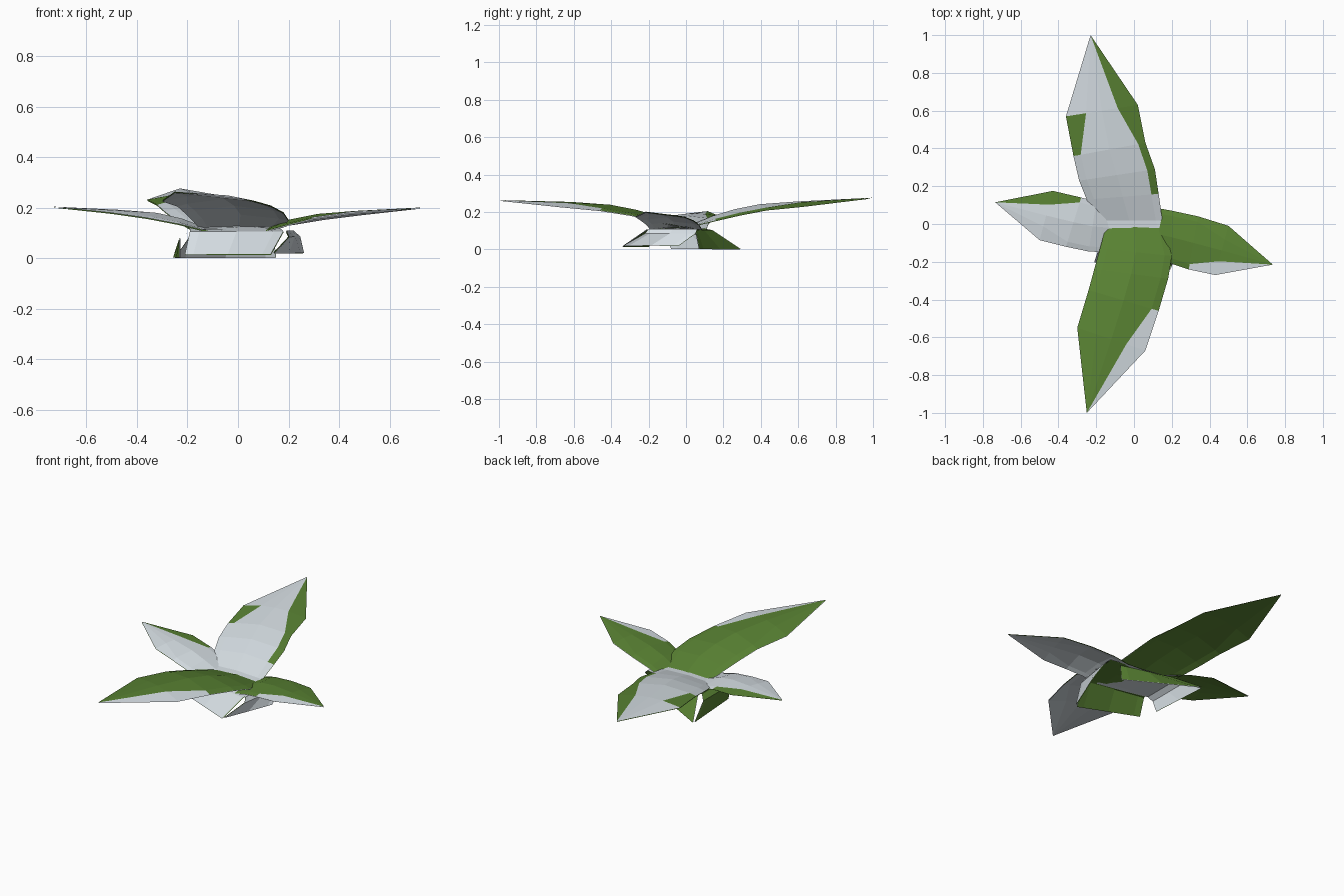
import bpy, bmesh

if "Cube" in bpy.data.objects:
    bpy.data.objects.remove(bpy.data.objects["Cube"])


def material(name, rgb):
    m = bpy.data.materials.new(name)
    m.diffuse_color = (*rgb, 1)
    m.use_nodes = True
    m.node_tree.nodes["Principled BSDF"].inputs["Base Color"].default_value = m.diffuse_color
    return m


GREEN = material("leaf green", (0.100, 0.224, 0.033))
GREY = material("pale leaf grey", (0.68, 0.74, 0.78))

GAP = 0.002     # half the distance between upper and lower skin


def skin(name, rows, tip, heights, droop, margin, sign, mat, rim):
    """One skin of an arched blade: pointed tip, then rows running inward."""
    bm = bmesh.new()
    tipv = bm.verts.new(tip)
    grid = []
    for i, (ax, ay, bx, by) in enumerate(rows):
        m = 0.28 if i == 0 else 0.1          # the margin tapers inward
        line = []
        for t in (0, m, 0.5, 1 - m, 1):
            s = 2 * t - 1
            line.append(bm.verts.new((ax + (bx - ax) * t, ay + (by - ay) * t,
                                      heights[i] - droop[i] * s * s)))
        grid.append(line)
    for c in range(4):
        strip = [bm.faces.new((tipv, grid[0][c], grid[0][c + 1]))]
        for r, q in zip(grid, grid[1:]):
            strip.append(bm.faces.new((r[c], q[c], q[c + 1], r[c + 1])))
        # curled outer margin shows the colour of the other side
        side = {0: 'a', 3: 'b'}.get(c)
        first, last = margin.get(side, (0, 0))
        for f in strip[first:last]:
            f.material_index = 1 if sign > 0 else 0
    bm.normal_update()
    shift = [(v, v.normal * GAP * sign) for v in bm.verts]
    for v, d in shift:
        v.co += d
    if sign < 0:
        bmesh.ops.reverse_faces(bm, faces=bm.faces[:])
    me = bpy.data.meshes.new(name)
    bm.to_mesh(me)
    bm.free()
    me.materials.append(mat)
    me.materials.append(rim)
    bpy.context.collection.objects.link(bpy.data.objects.new(name, me))


def leaf(name, tip, rows, heights, droop, margin, top, under):
    skin(name + "_upper", rows, tip, heights, droop, margin, 1, top, under)
    skin(name + "_lower", rows, tip, heights, droop, margin, -1, under, top)


# shared arch of the long and the short blades, outer row to drooping inner end
LONG_Z = (0.255, 0.24, 0.213, 0.178, 0.13, 0.12, 0.105, 0.015)
LONG_DROOP = (0.025, 0.03, 0.03, 0.025, 0.01, 0.005, 0, 0)
SHORT_Z = (0.19, 0.178, 0.155, 0.12, 0.108, 0.108, 0.085, 0.02)
SHORT_DROOP = (0.012, 0.02, 0.02, 0.01, 0, 0, 0, 0)

# long blades
leaf("back_leaf", (-0.23, 1.0, 0.275),
     [(-0.36, 0.57, 0.02, 0.63), (-0.32, 0.36, 0.06, 0.43),
      (-0.29, 0.23, 0.11, 0.29), (-0.25, 0.13, 0.13, 0.16),
      (-0.2, 0.02, 0.15, 0.02), (-0.19, -0.07, 0.17, -0.1),
      (-0.19, -0.14, 0.18, -0.21), (-0.21, -0.2, 0.13, -0.34)],
     LONG_Z, LONG_DROOP, {'a': (1, 2), 'b': (0, 4)}, GREY, GREEN)
leaf("front_leaf", (-0.25, -1.0, 0.262),
     [(0.06, -0.67, -0.3, -0.55), (0.13, -0.46, -0.24, -0.35),
      (0.18, -0.29, -0.21, -0.24), (0.2, -0.17, -0.18, -0.13),
      (0.16, -0.02, -0.15, -0.02), (0.14, 0.03, -0.16, 0.07),
      (0.14, 0.05, -0.18, 0.14), (0.15, 0.07, -0.25, 0.29)],
     [z - 0.003 for z in LONG_Z[:-1]] + [0.002], LONG_DROOP,
     {'a': (0, 2)}, GREEN, GREY)

# short blades
leaf("left_leaf", (-0.735, 0.115, 0.203),
     [(-0.5, -0.085, -0.43, 0.175), (-0.36, -0.12, -0.28, 0.14),
      (-0.24, -0.145, -0.2, 0.12), (-0.14, -0.15, -0.12, 0.11),
      (0.08, -0.17, 0.09, 0.08), (0.19, -0.2, 0.22, 0.06),
      (0.2, -0.22, 0.245, 0.05), (0.14, -0.335, 0.26, -0.04)],
     SHORT_Z, SHORT_DROOP, {'b': (0, 2)}, GREY, GREEN)
leaf("right_leaf", (0.735, -0.215, 0.2),
     [(0.5, -0.01, 0.43, -0.27), (0.34, 0.04, 0.29, -0.24),
      (0.2, 0.07, 0.2, -0.21), (0.12, 0.085, 0.11, -0.19),
      (-0.08, 0.1, -0.08, -0.15), (-0.2, 0.13, -0.2, -0.12),
      (-0.23, 0.16, -0.23, -0.11), (-0.255, 0.28, -0.23, -0.08)],
     [z - 0.004 for z in SHORT_Z[:-1]] + [0.003], SHORT_DROOP,
     {'b': (0, 2)}, GREEN, GREY)

# rest the lowest point on the ground
objs = [o for o in bpy.data.objects if o.type == 'MESH']
low = min(v.co.z for o in objs for v in o.data.vertices)
for o in objs:
    for v in o.data.vertices:
        v.co.z -= low
